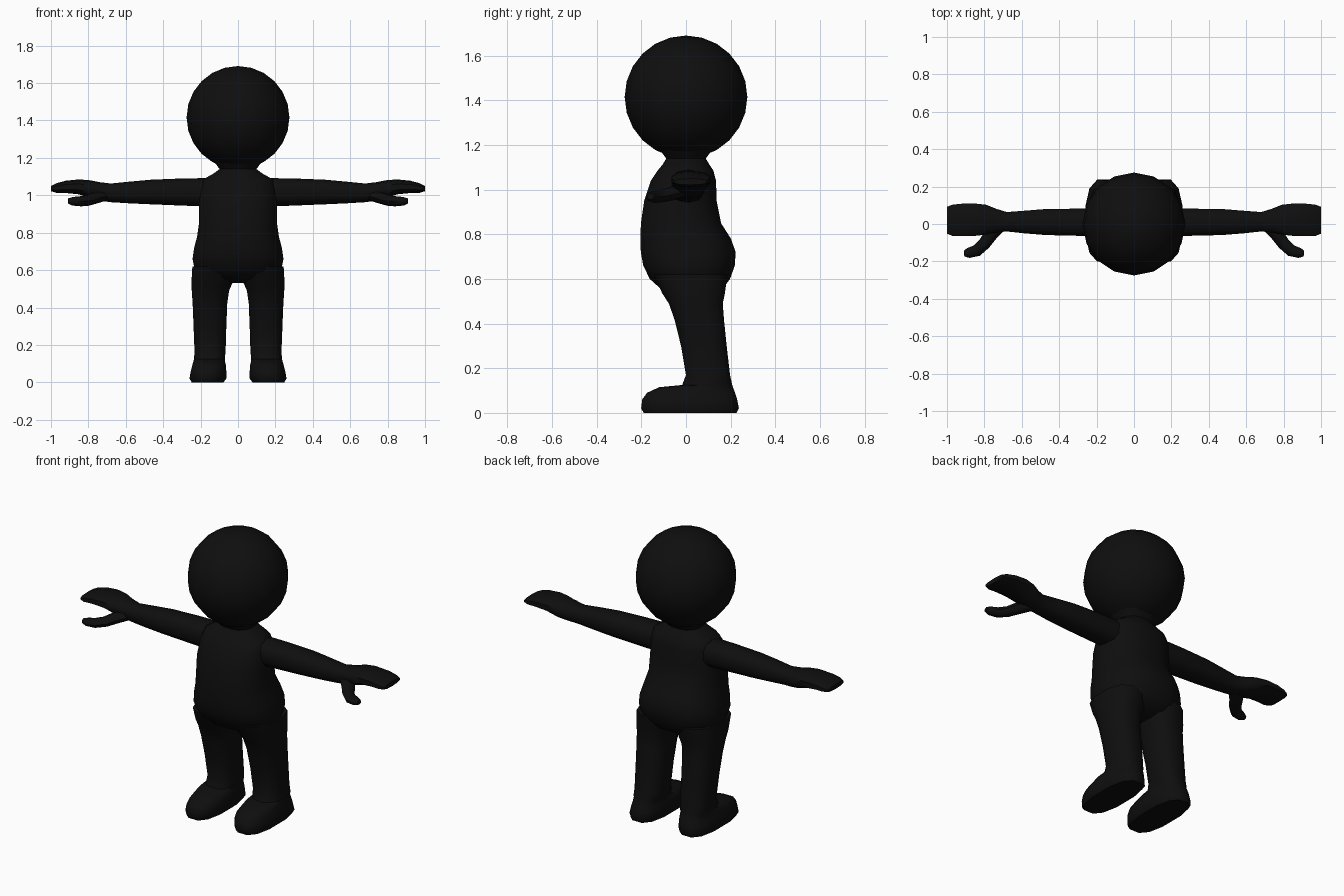
import bpy, bmesh, math
from mathutils import Vector

if "Cube" in bpy.data.objects:
    bpy.data.objects.remove(bpy.data.objects["Cube"])

black = bpy.data.materials.new("soft_black")
black.diffuse_color = (0.0045, 0.0045, 0.0045, 1)
black.use_nodes = True
black.node_tree.nodes["Principled BSDF"].inputs["Base Color"].default_value = black.diffuse_color


def finish(obj, mirror=False):
    obj.data.materials.append(black)
    if mirror:
        obj.modifiers.new("mirror", 'MIRROR').use_axis[0] = True
    bpy.context.view_layer.objects.active = obj
    obj.select_set(True)
    bpy.ops.object.shade_smooth_by_angle(angle=math.radians(50))
    obj.select_set(False)


def loft(name, rings, axis, sides, power=2.0, mirror=False):
    """Skin rings of (position, u_min, u_max, v_min, v_max) along the x or z axis."""
    bm = bmesh.new()
    loops = []
    for p, u0, u1, v0, v1 in rings:
        loop = []
        for i in range(sides):
            a = 2 * math.pi * (i + 0.5) / sides
            c, s = math.cos(a), math.sin(a)
            u = (u0 + u1) / 2 + (u1 - u0) / 2 * math.copysign(abs(c) ** (2 / power), c)
            v = (v0 + v1) / 2 + (v1 - v0) / 2 * math.copysign(abs(s) ** (2 / power), s)
            loop.append(bm.verts.new((u, v, p) if axis == 'z' else (p, u, v)))
        loops.append(loop)
    for a, b in zip(loops, loops[1:]):
        for i in range(sides):
            j = (i + 1) % sides
            bm.faces.new((a[i], a[j], b[j], b[i]))
    bm.faces.new(loops[0][::-1])
    bm.faces.new(loops[-1])
    bmesh.ops.recalc_face_normals(bm, faces=bm.faces)
    me = bpy.data.meshes.new(name)
    bm.to_mesh(me)
    bm.free()
    obj = bpy.data.objects.new(name, me)
    bpy.context.collection.objects.link(obj)
    finish(obj, mirror)
    return obj


# head
bpy.ops.mesh.primitive_uv_sphere_add(segments=16, ring_count=12, radius=0.275,
                                     location=(0, 0, 1.416))
head = bpy.context.object
head.name = "head"
finish(head)

# torso with belly, seat and neck: height, half width, front, back
torso = [(0.53, 0.10, -0.05, 0.10), (0.56, 0.19, -0.12, 0.17), (0.60, 0.235, -0.165, 0.20),
         (0.66, 0.247, -0.195, 0.222), (0.72, 0.238, -0.206, 0.226),
         (0.78, 0.222, -0.208, 0.205), (0.85, 0.212, -0.205, 0.16),
         (0.95, 0.212, -0.19, 0.14), (1.04, 0.205, -0.16, 0.137),
         (1.085, 0.19, -0.13, 0.125), (1.115, 0.135, -0.105, 0.105),
         (1.14, 0.10, -0.09, 0.09), (1.18, 0.13, -0.12, 0.12)]
loft("torso", [(z, -w, w, f, b) for z, w, f, b in torso], 'z', 16, 2.4)

# legs running down into the feet
leg = [(0.0, 0.075, 0.25, -0.195, 0.232), (0.02, 0.06, 0.262, -0.207, 0.243),
       (0.06, 0.06, 0.255, -0.202, 0.235), (0.09, 0.062, 0.247, -0.18, 0.225),
       (0.115, 0.068, 0.24, -0.125, 0.215), (0.125, 0.068, 0.237, -0.02, 0.21),
       (0.17, 0.064, 0.235, -0.003, 0.20), (0.30, 0.06, 0.24, -0.025, 0.185),
       (0.42, 0.055, 0.245, -0.055, 0.173), (0.49, 0.045, 0.25, -0.08, 0.168),
       (0.535, 0.025, 0.252, -0.11, 0.178), (0.62, 0.015, 0.247, -0.15, 0.19)]
loft("leg", leg, 'z', 12, 2.6, True)

# arms ending in mitten hands
arm = [(0.15, -0.07, 0.085, 0.94, 1.092), (0.30, -0.066, 0.085, 0.945, 1.09),
       (0.47, -0.062, 0.083, 0.952, 1.083), (0.58, -0.053, 0.074, 0.957, 1.073),
       (0.68, -0.042, 0.066, 0.963, 1.063), (0.74, -0.048, 0.085, 0.972, 1.07),
       (0.79, -0.06, 0.106, 0.985, 1.08), (0.85, -0.067, 0.113, 1.005, 1.085),
       (0.92, -0.068, 0.112, 1.012, 1.078), (0.97, -0.067, 0.107, 1.013, 1.065),
       (1.0, -0.055, 0.095, 1.022, 1.05)]
loft("arm", arm, 'x', 10, 2.5, True)


# thumbs: tube swept along a bent path
path = [(0.71, 0.0, 1.0, 0.035), (0.765, -0.055, 0.985, 0.037), (0.80, -0.105, 0.972, 0.033),
        (0.84, -0.142, 0.968, 0.032), (0.885, -0.155, 0.968, 0.027), (0.908, -0.158, 0.97, 0.016)]
pts = [Vector(p[:3]) for p in path]
bm = bmesh.new()
loops = []
for i, p in enumerate(pts):
    t = (pts[min(i + 1, len(pts) - 1)] - pts[max(i - 1, 0)]).normalized()
    side = t.cross(Vector((0, 0, 1))).normalized()
    up = side.cross(t)
    r = path[i][3]
    loops.append([bm.verts.new(p + r * (side * math.cos(a) + up * 0.85 * math.sin(a)))
                  for a in (2 * math.pi * k / 8 for k in range(8))])
for a, b in zip(loops, loops[1:]):
    for k in range(8):
        bm.faces.new((a[k], a[(k + 1) % 8], b[(k + 1) % 8], b[k]))
bm.faces.new(loops[0])
bm.faces.new(loops[-1])
bmesh.ops.recalc_face_normals(bm, faces=bm.faces)
mesh = bpy.data.meshes.new("thumb")
bm.to_mesh(mesh)
bm.free()
thumb = bpy.data.objects.new("thumb", mesh)
bpy.context.collection.objects.link(thumb)
finish(thumb, True)
